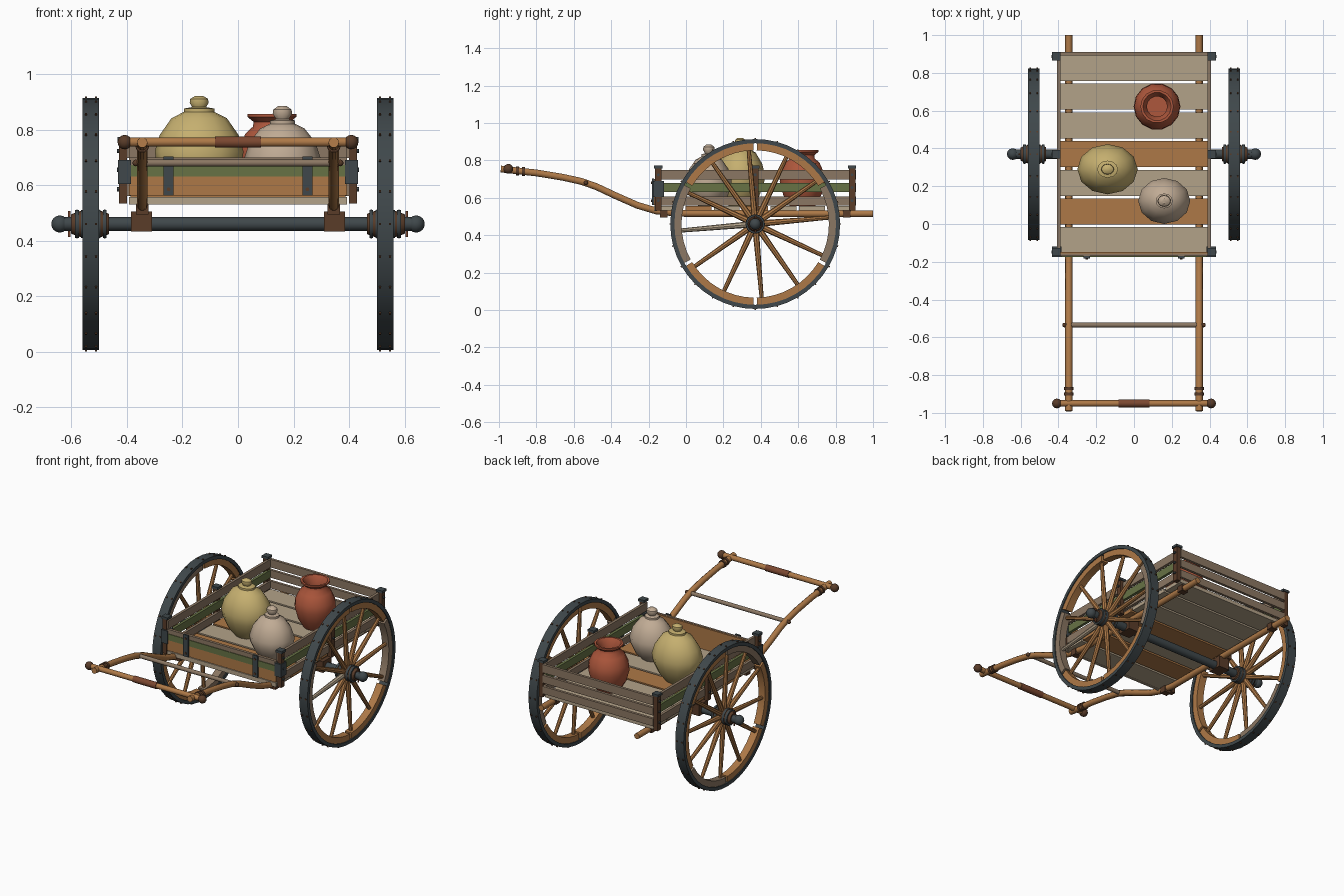
import bpy, bmesh, math
from mathutils import Vector, Matrix

cube = bpy.data.objects.get("Cube")
if cube:
    bpy.data.objects.remove(cube, do_unlink=True)


def material(name, r, g, b):
    m = bpy.data.materials.new(name)
    m.use_nodes = True
    m.diffuse_color = (r, g, b, 1)
    bsdf = next(n for n in m.node_tree.nodes if n.type == 'BSDF_PRINCIPLED')
    bsdf.inputs["Base Color"].default_value = (r, g, b, 1)
    bsdf.inputs["Roughness"].default_value = 0.8
    return m


WOOD = material("warm wood", 0.42, 0.19, 0.063)
PLANK = material("pale weathered wood", 0.45, 0.36, 0.25)
RAIL = material("grey brown wood", 0.26, 0.185, 0.125)
GREEN = material("faded green paint", 0.135, 0.17, 0.06)
IRON = material("dark iron", 0.05, 0.064, 0.07)
DARK = material("dark brown wood", 0.10, 0.045, 0.022)
GRIP = material("leather grip", 0.20, 0.065, 0.03)
RED = material("terracotta", 0.42, 0.095, 0.045)
YELLOW = material("ochre clay", 0.56, 0.43, 0.16)
CREAM = material("cream clay", 0.53, 0.41, 0.30)
X, Y, Z = Vector((1, 0, 0)), Vector((0, 1, 0)), Vector((0, 0, 1))


def finish(name, bm, mat):
    bmesh.ops.recalc_face_normals(bm, faces=bm.faces)
    me = bpy.data.meshes.new(name)
    bm.to_mesh(me)
    bm.free()
    me.materials.append(mat)
    ob = bpy.data.objects.new(name, me)
    bpy.context.scene.collection.objects.link(ob)
    return ob


def box(name, mat, x, y, z):
    """Box from three (low, high) ranges."""
    bm = bmesh.new()
    lo, hi = zip(*[sorted(p) for p in (x, y, z)])
    size = [b - a for a, b in zip(lo, hi)]
    mid = [(a + b) / 2 for a, b in zip(lo, hi)]
    bmesh.ops.create_cube(bm, size=1, matrix=Matrix.Translation(mid) @ Matrix.Diagonal((*size, 1)))
    return finish(name, bm, mat)


def add_rings(bm, rings, closed=False):
    """Bridge a list of vertex loops, capping the ends unless closed."""
    rows = [[bm.verts.new(p) for p in ring] for ring in rings]
    n = len(rows[0])
    for i in range(len(rows) if closed else len(rows) - 1):
        a, b = rows[i], rows[(i + 1) % len(rows)]
        for j in range(n):
            k = (j + 1) % n
            bm.faces.new((a[j], a[k], b[k], b[j]))
    if not closed:
        bm.faces.new(rows[0])
        bm.faces.new(rows[-1])


def circle(center, u, v, ru, rv, n):
    return [center + u * (ru * math.cos(t)) + v * (rv * math.sin(t))
            for t in (2 * math.pi * i / n for i in range(n))]


def lathe(name, mat, profile, origin, axis=Z, n=16, closed=False, squash=1):
    """Turn (radius, height) points around an axis."""
    axis = Vector(axis).normalized()
    u = Y if abs(axis.x) > 0.9 else X
    u = (u - axis * u.dot(axis)).normalized()
    v = axis.cross(u)
    bm = bmesh.new()
    add_rings(bm, [circle(Vector(origin) + axis * h, u, v, r, r * squash, n)
                   for r, h in profile], closed)
    return finish(name, bm, mat)


def rod(name, mat, a, b, r0, r1=None, n=10):
    d = Vector(b) - Vector(a)
    return lathe(name, mat, [(r0, 0), (r0 if r1 is None else r1, d.length)], a, d, n)


def ball(name, mat, center, r):
    bm = bmesh.new()
    bmesh.ops.create_uvsphere(bm, u_segments=12, v_segments=8, radius=r,
                              matrix=Matrix.Translation(center))
    return finish(name, bm, mat)


# Wheels, hubs and axle
AY, AZ, WX = 0.37, 0.46, 0.53


def on_wheel(x, r, deg):
    t = math.radians(deg)
    return Vector((x, AY + r * math.cos(t), AZ + r * math.sin(t)))


for s, side in ((1, "left"), (-1, "right")):
    wx = s * WX
    lathe(side + "_tyre", IRON, [(0.432, -0.03), (0.454, -0.03), (0.454, 0.03), (0.432, 0.03)],
          (wx, AY, AZ), X, 48, True)
    grey = (1, 4) if s > 0 else (0, 3)
    for i in range(6):
        bm = bmesh.new()
        start = 90 + 60 * i
        rings = []
        for j in range(9):
            a = start + 1.2 + 57.6 * j / 8
            rings.append([on_wheel(wx + dx, r, a) for dx, r in
                          ((-0.024, 0.394), (0.024, 0.394), (0.024, 0.434), (-0.024, 0.434))])
        add_rings(bm, rings)
        finish(f"{side}_felloe_{i}", bm, RAIL if i in grey else WOOD)
    for i in range(12):
        a = 5 + 30 * i
        rod(f"{side}_spoke_{i}", PLANK if s > 0 and i == 6 else WOOD,
            on_wheel(wx, 0.035, a), on_wheel(wx, 0.4, a), 0.017, 0.011, 8)
    bm = bmesh.new()
    for i in range(24):
        for dx in (-0.018, 0.018):
            p = on_wheel(wx + dx * (-1) ** i, 0.4555, 15 * i)
            bmesh.ops.create_cube(bm, size=0.008, matrix=Matrix.Translation(p)
                                  @ Matrix.Rotation(math.radians(15 * i), 4, 'X'))
    finish(side + "_tyre_nails", bm, DARK)
    # Turned hub with iron bands
    lathe(side + "_hub", DARK, [(0.036, -0.065), (0.044, -0.05), (0.05, -0.02), (0.05, 0.02),
                                (0.044, 0.05), (0.034, 0.072)], (wx, AY, AZ), X * s, 16)
    for h in (-0.05, -0.028, 0.028, 0.05):
        lathe(side + "_hub_band", IRON, [(0.05, h - 0.007), (0.052, h), (0.05, h + 0.007)],
              (wx, AY, AZ), X * s, 16)
    ball(side + "_axle_end", IRON, (s * 0.642, AY, AZ), 0.031)
    rod(side + "_linchpin", GRIP, (s * 0.608, AY, AZ - 0.046), (s * 0.608, AY, AZ + 0.046), 0.005)
    box(side + "_axle_block", DARK, (s * 0.31, s * 0.386), (AY - 0.045, AY + 0.045), (0.433, 0.505))
rod("axle", IRON, (-0.63, AY, AZ), (0.63, AY, AZ), 0.025, n=14)

# Shafts running under the bed and rising to the handle
PATH = [(1, 0.515), (0.4, 0.515), (-0.05, 0.517), (-0.16, 0.53), (-0.26, 0.56), (-0.38, 0.613),
        (-0.48, 0.66), (-0.56, 0.688), (-0.66, 0.71), (-0.8, 0.733), (-0.99, 0.754)]
for s, side in ((1, "left"), (-1, "right")):
    bm = bmesh.new()
    rings = []
    for i, (y, z) in enumerate(PATH):
        a, b = PATH[max(i - 1, 0)], PATH[min(i + 1, len(PATH) - 1)]
        t = Vector((0, b[0] - a[0], b[1] - a[1])).normalized()
        rings.append(circle(Vector((s * 0.345, y, z)), X, t.cross(X), 0.019, 0.019, 10))
    add_rings(bm, rings)
    finish(side + "_shaft", bm, WOOD)
    ball(side + "_handle_knob", DARK, (s * 0.408, -0.95, 0.755), 0.026)
    for y in (-0.9, -0.87):
        z = 0.754 - (y + 0.99) * 0.11
        rod(side + "_lashing", DARK, (s * 0.345, y - 0.008, z), (s * 0.345, y + 0.008, z), 0.025)
    ball(side + "_brace_peg", DARK, (s * 0.368, -0.535, 0.68), 0.012)
    for y in (-0.12, 0.86):
        box(side + "_shaft_clamp", DARK, (s * 0.322, s * 0.368), (y - 0.02, y + 0.02), (0.495, 0.535))
rod("handle_bar", WOOD, (-0.4, -0.95, 0.755), (0.4, -0.95, 0.755), 0.017)
rod("handle_grip", GRIP, (-0.083, -0.95, 0.755), (0.083, -0.95, 0.755), 0.021)
rod("shaft_brace", RAIL, (-0.36, -0.535, 0.68), (0.36, -0.535, 0.68), 0.013)

# Bed planks
for i in range(7):
    y = -0.155 + 0.152 * i
    box(f"bed_plank_{i}", WOOD if i in (1, 3) else PLANK, (-0.392, 0.392), (y, y + 0.138), (0.533, 0.556))

# Slatted sides and tail, with posts and iron caps
SLATS = (("lower", 0.56, 0.608, RAIL), ("middle", 0.63, 0.68, GREEN), ("top", 0.697, 0.75, RAIL))
for label, z0, z1, mat in SLATS:
    for s in (1, -1):
        box(label + "_side_slat", mat, (s * 0.39, s * 0.408), (-0.16, 0.9), (z0, z1))
    box(label + "_tail_slat", RAIL, (-0.4, 0.4), (0.893, 0.91), (z0, z1))
for s in (1, -1):
    for label, y in (("front", -0.148), ("middle", AY), ("back", 0.888)):
        box(label + "_post", DARK, (s * 0.4, s * 0.428), (y - 0.017, y + 0.017), (0.533, 0.762))
        box(label + "_post_cap", IRON, (s * 0.39, s * 0.435), (y - 0.022, y + 0.022), (0.758, 0.773))
        for z in (0.585, 0.655, 0.723):
            rod(label + "_bolt", IRON, (s * 0.42, y, z), (s * 0.436, y, z), 0.008, n=8)
    box("front_corner_iron", IRON, (s * 0.385, s * 0.433), (-0.176, -0.118), (0.605, 0.69))

# Front board with painted band and iron straps
for label, mat, z0, z1, y0 in (("sill", PLANK, 0.53, 0.558, -0.17), ("board", WOOD, 0.562, 0.632, -0.17),
                               ("band", GREEN, 0.632, 0.672, -0.174), ("rail", RAIL, 0.672, 0.7, -0.17)):
    box("front_" + label, mat, (-0.392, 0.392), (y0, -0.156), (z0, z1))
box("front_inner_board", WOOD, (-0.388, 0.388), (-0.156, -0.148), (0.557, 0.698))
for s in (1, -1):
    box("front_strap", IRON, (s * 0.233, s * 0.268), (-0.182, -0.17), (0.562, 0.704))
    for z in (0.585, 0.68):
        rod("strap_bolt", DARK, (s * 0.25, -0.187, z), (s * 0.25, -0.18, z), 0.007, n=8)

# Clay jars
lathe("ochre_jar", YELLOW, [(0.075, 0), (0.12, 0.05), (0.152, 0.115), (0.16, 0.165), (0.142, 0.225),
                            (0.1, 0.285), (0.055, 0.308), (0.055, 0.32), (0.025, 0.325), (0.034, 0.34),
                            (0.032, 0.355), (0.015, 0.365)],
      (-0.14, 0.29, 0.556), Z, 12, squash=0.83)
lathe("cream_jar", CREAM, [(0.065, 0), (0.11, 0.045), (0.136, 0.1), (0.138, 0.14), (0.118, 0.2),
                           (0.08, 0.248), (0.045, 0.265), (0.045, 0.277), (0.023, 0.282),
                           (0.035, 0.3), (0.033, 0.316), (0.014, 0.33)],
      (0.16, 0.122, 0.556), Z, 12, squash=0.88)
lathe("terracotta_jar", RED, [(0.07, 0), (0.105, 0.06), (0.124, 0.13), (0.12, 0.175), (0.095, 0.23),
                              (0.068, 0.255), (0.066, 0.272), (0.088, 0.29), (0.088, 0.3), (0.075, 0.3),
                              (0.054, 0.265), (0.054, 0.22)],
      (0.122, 0.622, 0.556), Z, 14)

# Soften round parts, keep hard edges
bpy.ops.object.select_all(action='DESELECT')
for ob in bpy.context.scene.objects:
    if ob.type == 'MESH':
        ob.select_set(True)
        bpy.context.view_layer.objects.active = ob
bpy.ops.object.shade_smooth_by_angle(angle=math.radians(40))
